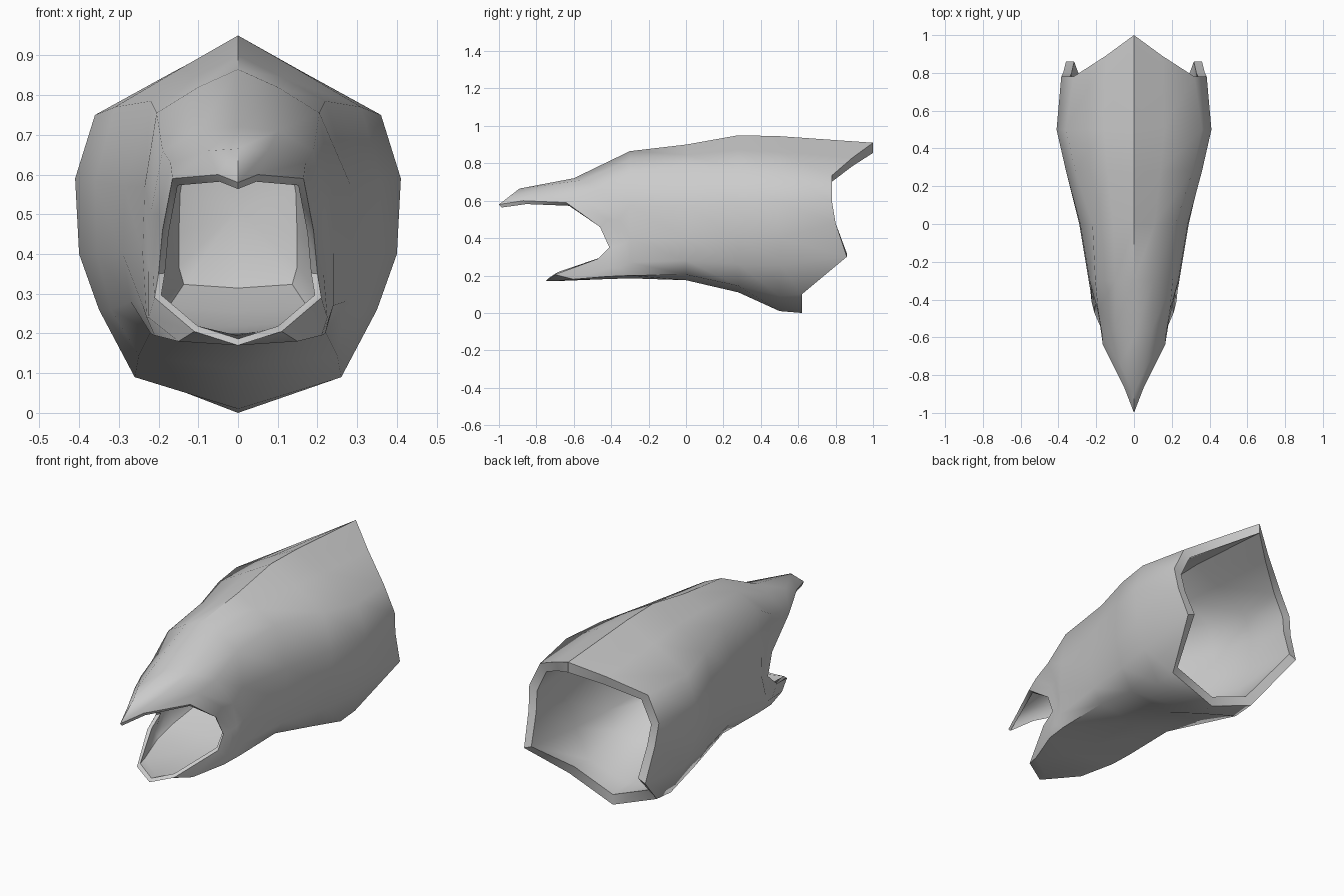
import bpy, bmesh, math
from mathutils import Vector

if "Cube" in bpy.data.objects:
    bpy.data.objects.remove(bpy.data.objects["Cube"])


def ring(y, pts):
    """Flat half section at depth y, listed from ridge to keel."""
    return [Vector((x, y, z)) for x, z in pts]


def free(pts):
    return [Vector(p) for p in pts]


def inset(r, s, dy=0.0):
    """Scale a half section towards its own centre to get the inner skin."""
    zc = (r[0].z + r[-1].z) / 2
    return [Vector((p.x * s, p.y + dy, zc + (p.z - zc) * s)) for p in r]


# Outer skin, front to back
lips = free([(0, -1, .58), (.05, -.87, .60), (.165, -.64, .59), (.19, -.46, .46),
             (.20, -.41, .35), (.21, -.47, .29), (.11, -.70, .205), (0, -.75, .17)])
beak = free([(0, -.89, .665), (.075, -.74, .66), (.17, -.58, .63), (.20, -.42, .50),
             (.215, -.36, .36), (.225, -.41, .24), (.15, -.60, .18), (0, -.70, .17)])
muzzle = free([(0, -.60, .72), (.10, -.55, .71), (.19, -.46, .66), (.22, -.36, .50),
               (.225, -.33, .37), (.23, -.36, .24), (.21, -.42, .195), (0, -.45, .18)])
brow = ring(-.30, [(0, .865), (.10, .82), (.205, .755), (.235, .57),
                   (.24, .40), (.24, .27), (.22, .20), (0, .185)])
cheek = ring(0, [(0, .90), (.11, .845), (.22, .785), (.285, .57),
                 (.29, .40), (.27, .28), (.22, .205), (0, .175)])
crown = ring(.28, [(0, .95), (.14, .87), (.31, .77), (.36, .58),
                   (.355, .40), (.32, .26), (.25, .145), (0, .11)])
neck = ring(.50, [(0, .945), (.16, .86), (.36, .75), (.41, .59),
                  (.40, .40), (.35, .26), (.26, .09), (0, .01)])
rim = free([(0, 1, .91), (.15, .89, .83), (.32, .78, .735), (.385, .78, .60),
            (.375, .80, .48), (.36, .86, .30), (.26, .62, .10), (0, .62, 0)])

# Mouth lining, outer skin, then neck lining, as one continuous loft
lip_in = inset(lips, .92, .015)
mouth = [inset(brow, .62, .14), inset(brow, .80), inset(muzzle, .86), inset(beak, .90), lip_in]
outer = [lips, beak, muzzle, brow, cheek, crown, neck, rim]
lining = [inset(rim, .88), inset(neck, .88), inset(crown, .84), inset(cheek, .68, .04)]

bm = bmesh.new()
loops = []
for half in mouth + outer + lining:
    full = half + [Vector((-p.x, p.y, p.z)) for p in half[-2:0:-1]]
    loops.append([bm.verts.new(p) for p in full])
n = len(loops[0])
for a, b in zip(loops, loops[1:]):
    for i in range(n):
        j = (i + 1) % n
        bm.faces.new((a[i], a[j], b[j], b[i]))

# Rounded ends of the throat and neck hollows
for loop, dy in ((loops[0], .05), (loops[-1], -.03)):
    c = sum((v.co for v in loop), Vector()) / n
    tip = bm.verts.new(c + Vector((0, dy, 0)))
    for i in range(n):
        bm.faces.new((loop[i], loop[(i + 1) % n], tip))
bmesh.ops.recalc_face_normals(bm, faces=bm.faces)

mesh = bpy.data.meshes.new("hollow_beaked_head")
bm.to_mesh(mesh)
bm.free()
head = bpy.data.objects.new("hollow_beaked_head", mesh)
bpy.context.collection.objects.link(head)
bpy.context.view_layer.objects.active = head
head.select_set(True)
bpy.ops.object.shade_smooth_by_angle(angle=math.radians(50))
